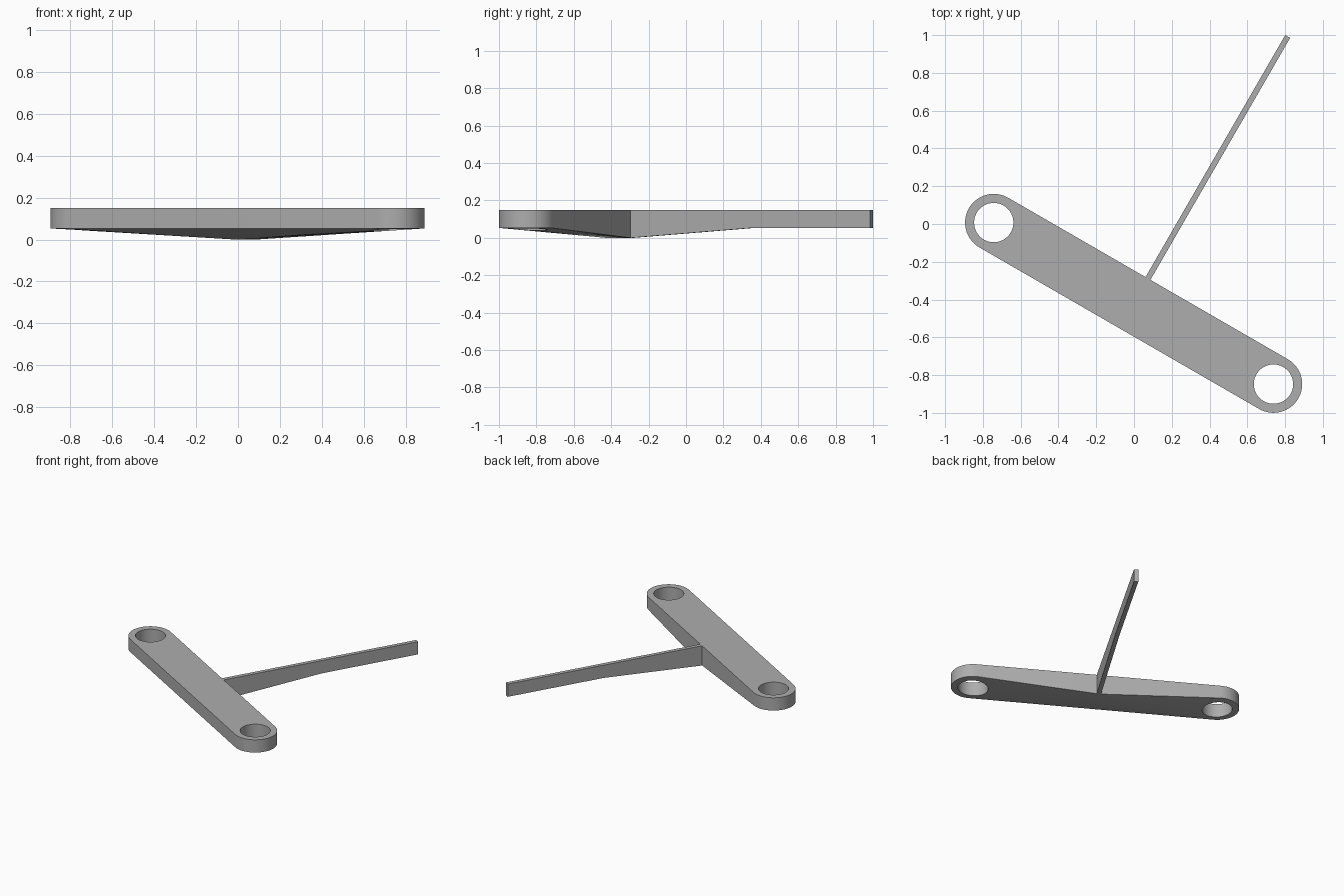
import bpy, bmesh, math
from mathutils import Matrix, Vector

cube = bpy.data.objects.get("Cube")
if cube:
    bpy.data.objects.remove(cube, do_unlink=True)

HALF, RADIUS, HOLE = 0.855, 0.152, 0.104   # bar: half spacing of holes, end radius, hole radius
TOP, RIM = 0.15, 0.053                     # upper face and straight lower edge
THICK, LENGTH, KNEE = 0.03, 1.631, 0.9     # arm
PLACE = Matrix.Translation((-0.002, -0.42, 0)) @ Matrix.Rotation(math.radians(-30), 4, 'Z')

grey = bpy.data.materials.new("plain grey")
grey.use_nodes = True
grey.diffuse_color = (0.42, 0.42, 0.42, 1)
grey.node_tree.nodes["Principled BSDF"].inputs["Base Color"].default_value = grey.diffuse_color


def make_object(name, bm):
    bmesh.ops.recalc_face_normals(bm, faces=bm.faces)
    mesh = bpy.data.meshes.new(name)
    bm.to_mesh(mesh)
    bm.free()
    mesh.materials.append(grey)
    obj = bpy.data.objects.new(name, mesh)
    obj.matrix_world = PLACE
    bpy.context.collection.objects.link(obj)
    return obj


def activate(obj):
    bpy.ops.object.select_all(action='DESELECT')
    obj.select_set(True)
    bpy.context.view_layer.objects.active = obj


# Bar: rounded ends, underside swelling down to a short ridge at the arm
bm = bmesh.new()
STEPS = 32
for side in (-1, 1):
    for i in range(STEPS + 1):
        a = math.pi * (i / STEPS - 0.5)
        x = side * (HALF + RADIUS * math.cos(a))
        for z in (RIM, TOP):
            bm.verts.new((x, RADIUS * math.sin(a), z))
    for y in (0, RADIUS):
        bm.verts.new((side * THICK / 2, y, 0))
bmesh.ops.convex_hull(bm, input=bm.verts)
bmesh.ops.dissolve_limit(bm, angle_limit=0.002, verts=bm.verts, edges=bm.edges)
bar = make_object("bar", bm)

# Round holes through both ends
for side in (-1, 1):
    bm = bmesh.new()
    bmesh.ops.create_cone(bm, cap_ends=True, segments=64, radius1=HOLE, radius2=HOLE,
                          depth=1, matrix=Matrix.Translation((side * HALF, 0, 0)))
    cutter = make_object("hole_cutter", bm)
    cutter.hide_render = True
    mod = bar.modifiers.new("hole", 'BOOLEAN')
    mod.operation, mod.solver, mod.object = 'DIFFERENCE', 'EXACT', cutter
    activate(bar)
    bpy.ops.object.modifier_apply(modifier=mod.name)
    bpy.data.objects.remove(cutter, do_unlink=True)

# Arm: thin blade, deep at the bar and tapering to an even depth
bm = bmesh.new()
profile = [(RADIUS, 0), (KNEE, RIM), (LENGTH, RIM), (LENGTH, TOP), (KNEE, TOP), (RADIUS, TOP)]
face = bm.faces.new([bm.verts.new((-THICK / 2, y, z)) for y, z in profile])
new = bmesh.ops.extrude_face_region(bm, geom=[face])["geom"]
bmesh.ops.translate(bm, vec=Vector((THICK, 0, 0)),
                    verts=[v for v in new if isinstance(v, bmesh.types.BMVert)])
arm = make_object("arm", bm)

for obj in (bar, arm):
    activate(obj)
    bpy.ops.object.shade_smooth_by_angle(angle=math.radians(25))
